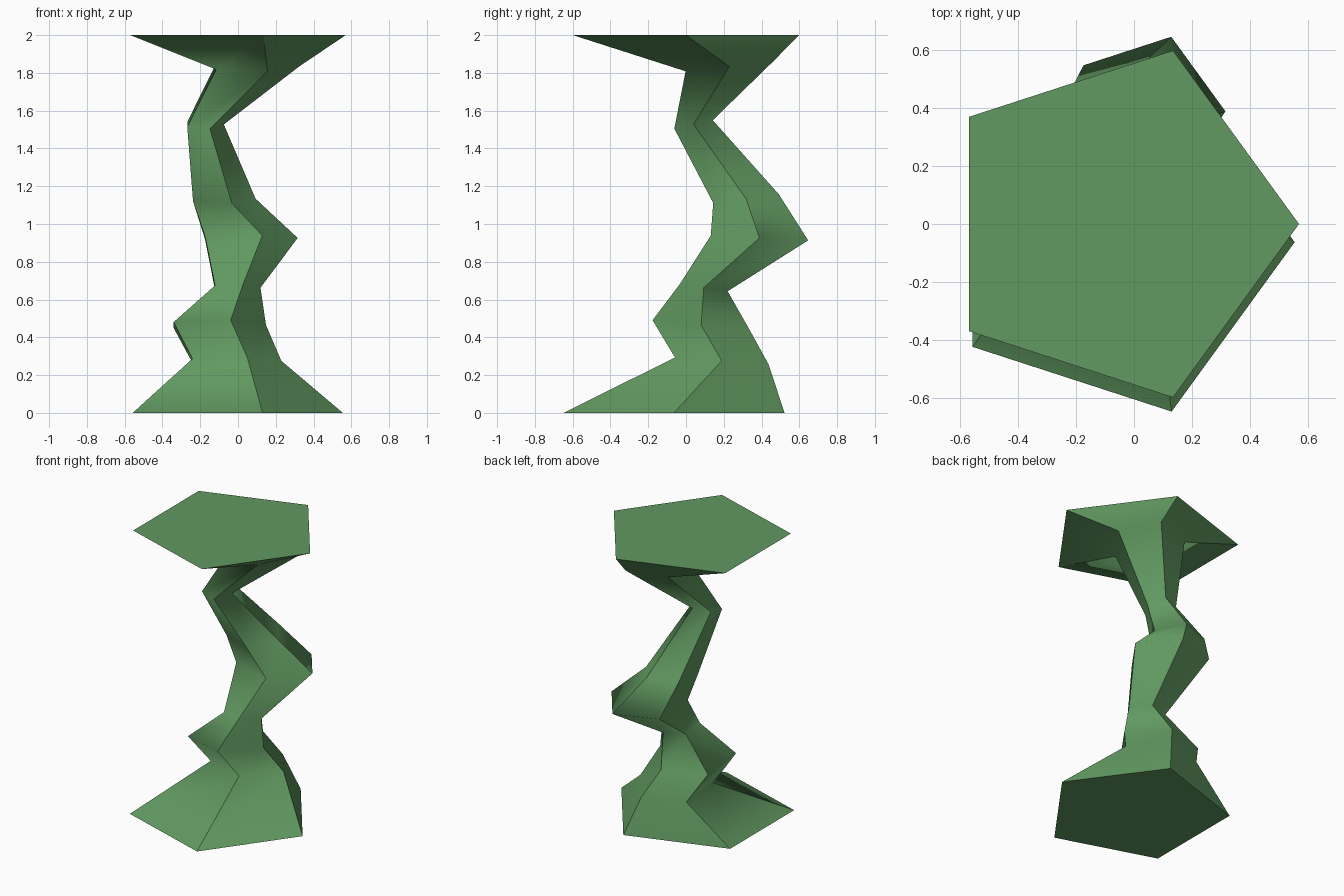
import bpy, bmesh, math

if "Cube" in bpy.data.objects:
    bpy.data.objects.remove(bpy.data.objects["Cube"])

# Stations along the twisting stem: centre x, y, z, radius, tilt (rise per unit y)
STATIONS = [
    (-0.060, -0.063, 0.000, 0.615, 0.00),
    (-0.031, 0.189, 0.276, 0.260, -0.07),
    (-0.122, 0.080, 0.465, 0.270, -0.10),
    (-0.014, 0.094, 0.663, 0.133, -0.15),
    (0.045, 0.389, 0.926, 0.271, -0.05),
    (-0.090, 0.318, 1.134, 0.183, 0.13),
    (-0.182, 0.040, 1.527, 0.107, 0.22),
    (0.081, 0.229, 1.834, 0.243, 0.11),
    (-0.060, 0.000, 2.000, 0.630, 0.00),
]
SIDES = 5

green = bpy.data.materials.new("leaf green")
green.diffuse_color = (0.12, 0.32, 0.12, 1)
green.use_nodes = True
green.node_tree.nodes["Principled BSDF"].inputs["Base Color"].default_value = green.diffuse_color


def add_ring(bm, cx, cy, cz, r, tilt):
    ring = []
    for i in range(SIDES):
        a = 2 * math.pi * i / SIDES
        dy = r * math.sin(a)
        ring.append(bm.verts.new((cx + r * math.cos(a), cy + dy, cz + tilt * dy)))
    return ring


# Pentagonal pillar lofted through the stations, flat caps at both ends
bm = bmesh.new()
rings = [add_ring(bm, *s) for s in STATIONS]
for low, high in zip(rings, rings[1:]):
    for i in range(SIDES):
        j = (i + 1) % SIDES
        bm.faces.new((low[i], low[j], high[j], high[i])).smooth = True
bm.faces.new(rings[0][::-1])
bm.faces.new(rings[-1])

# Corner edges and cap rims stay crisp, bends along the stem shade smoothly
for low, high in zip(rings, rings[1:]):
    for a, b in zip(low, high):
        bm.edges.get((a, b)).smooth = False
for ring in (rings[0], rings[-1]):
    for i in range(SIDES):
        bm.edges.get((ring[i], ring[(i + 1) % SIDES])).smooth = False

mesh = bpy.data.meshes.new("twisted_pillar")
bm.to_mesh(mesh)
bm.free()
mesh.materials.append(green)
pillar = bpy.data.objects.new("twisted_pillar", mesh)
bpy.context.collection.objects.link(pillar)
